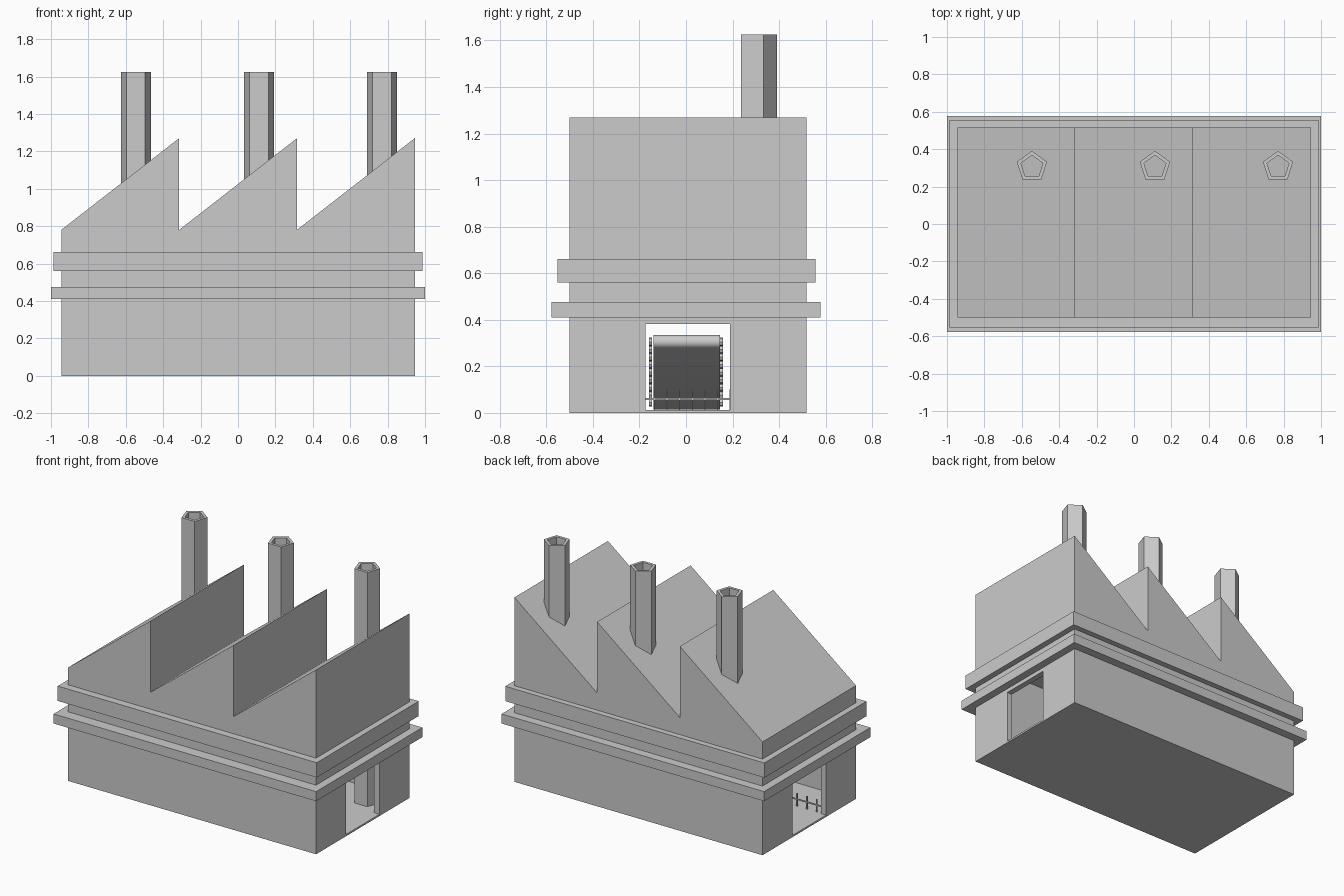
import bpy, bmesh, math
from mathutils import Vector

if "Cube" in bpy.data.objects:
    bpy.data.objects.remove(bpy.data.objects["Cube"])

grey = bpy.data.materials.new("factory grey")
grey.diffuse_color = (0.6, 0.6, 0.6, 1)
grey.use_nodes = True
grey.node_tree.nodes["Principled BSDF"].inputs["Base Color"].default_value = grey.diffuse_color


def finish(name, bm):
    bmesh.ops.recalc_face_normals(bm, faces=bm.faces)
    me = bpy.data.meshes.new(name)
    bm.to_mesh(me)
    bm.free()
    me.materials.append(grey)
    ob = bpy.data.objects.new(name, me)
    bpy.context.collection.objects.link(ob)
    return ob


def prism(name, pts, y0, y1):
    """Extrude an x-z profile along y."""
    bm = bmesh.new()
    f = bm.faces.new([bm.verts.new((x, y0, z)) for x, z in pts])
    r = bmesh.ops.extrude_face_region(bm, geom=[f])
    bmesh.ops.translate(bm, vec=(0, y1 - y0, 0),
                        verts=[v for v in r["geom"] if isinstance(v, bmesh.types.BMVert)])
    return finish(name, bm)


def box(name, x0, x1, y0, y1, z0, z1):
    return prism(name, [(x0, z0), (x1, z0), (x1, z1), (x0, z1)], y0, y1)


def ring(name, outer, inner, z0, z1):
    """Hollow vertical tube between two matching x-y outlines."""
    bm = bmesh.new()
    loops = [[bm.verts.new((x, y, z)) for x, y in pts]
             for pts, z in ((outer, z0), (outer, z1), (inner, z1), (inner, z0))]
    n = len(outer)
    for k in range(4):
        a, b = loops[k], loops[(k + 1) % 4]
        for i in range(n):
            j = (i + 1) % n
            bm.faces.new((a[i], a[j], b[j], b[i]))
    return finish(name, bm)


def rect(x, y0, y1):
    return [(-x, y0), (x, y0), (x, y1), (-x, y1)]


def pentagon(cx, cy, r):
    return [(cx + r * math.cos(math.radians(90 + 72 * i)),
             cy + r * math.sin(math.radians(90 + 72 * i))) for i in range(5)]


# Sawtooth building, hollowed, with a doorway through both end walls
X, Y0, Y1, EAVE, PEAK = 0.945, -0.5, 0.517, 0.78, 1.27
profile = [(X, 0), (-X, 0), (-X, EAVE)]
for i in range(3):
    right = -X + 0.63 * (i + 1)
    profile.append((right, PEAK))
    if i < 2:
        profile.append((right, EAVE))
building = prism("factory_building", profile, Y0, Y1)
room = box("room_cutter", -X + 0.04, X - 0.04, Y0 + 0.04, Y1 - 0.04, 0.012, 0.74)
doors = box("doorway_cutter", -1.2, 1.2, -0.175, 0.19, 0.012, 0.382)
for cutter in (room, doors):
    cutter.hide_render = True
    cutter.hide_viewport = True
    m = building.modifiers.new(cutter.name, "BOOLEAN")
    m.operation, m.solver, m.object = "DIFFERENCE", "EXACT", cutter

# Two ledges around the walls
inner = rect(X - 0.02, Y0 + 0.02, Y1 - 0.02)
ring("upper_ledge", rect(0.987, -0.553, 0.557), inner, 0.56, 0.662)
ring("lower_ledge", rect(1.0, -0.578, 0.578), inner, 0.41, 0.476)

# Five-sided chimneys reaching down to the floor
for i, cx in enumerate((-0.546, 0.112, 0.77)):
    ring(f"chimney_{i + 1}", pentagon(cx, 0.306, 0.085), pentagon(cx, 0.306, 0.062), 0.012, 1.625)

# Sloping conveyor belt inside, rounded at both ends
low, high, rad = Vector((-0.45, 0.045)), Vector((0.4, 0.305)), 0.03
slope = math.atan2(high.y - low.y, high.x - low.x)
belt_pts = []
for c, start in ((high, slope - math.pi / 2), (low, slope + math.pi / 2)):
    for k in range(9):
        a = start + math.pi * k / 8
        belt_pts.append((c.x + rad * math.cos(a), c.y + rad * math.sin(a)))
belt = prism("conveyor_belt", belt_pts, -0.14, 0.145)
bpy.context.view_layer.objects.active = belt
belt.select_set(True)
bpy.ops.object.shade_smooth_by_angle(angle=math.radians(40))

# Roller ends along the conveyor sides
for side, y in (("front", -0.16), ("back", 0.145)):
    for k in range(9):
        c = low.lerp(high, k / 8)
        prism(f"roller_{side}_{k + 1}",
              [(c.x + 0.018 * math.cos(t * math.pi / 4), c.y + 0.018 * math.sin(t * math.pi / 4))
               for t in range(8)], y, y + 0.015)

# Low railings with short posts
for side, y in (("front", -0.18), ("back", 0.19)):
    box(f"railing_{side}", -0.9, -0.45, y - 0.003, y + 0.003, 0.056, 0.064)
    for k in range(6):
        x = -0.87 + 0.075 * k
        box(f"railing_{side}_post_{k + 1}", x - 0.004, x + 0.004, y - 0.004, y + 0.004, 0.012, 0.1)
box("railing_cross", 0.447, 0.453, -0.18, 0.19, 0.056, 0.064)
for k in range(6):
    y = -0.135 + 0.054 * k
    box(f"railing_cross_post_{k + 1}", 0.446, 0.454, y - 0.002, y + 0.002, 0.012, 0.1)
